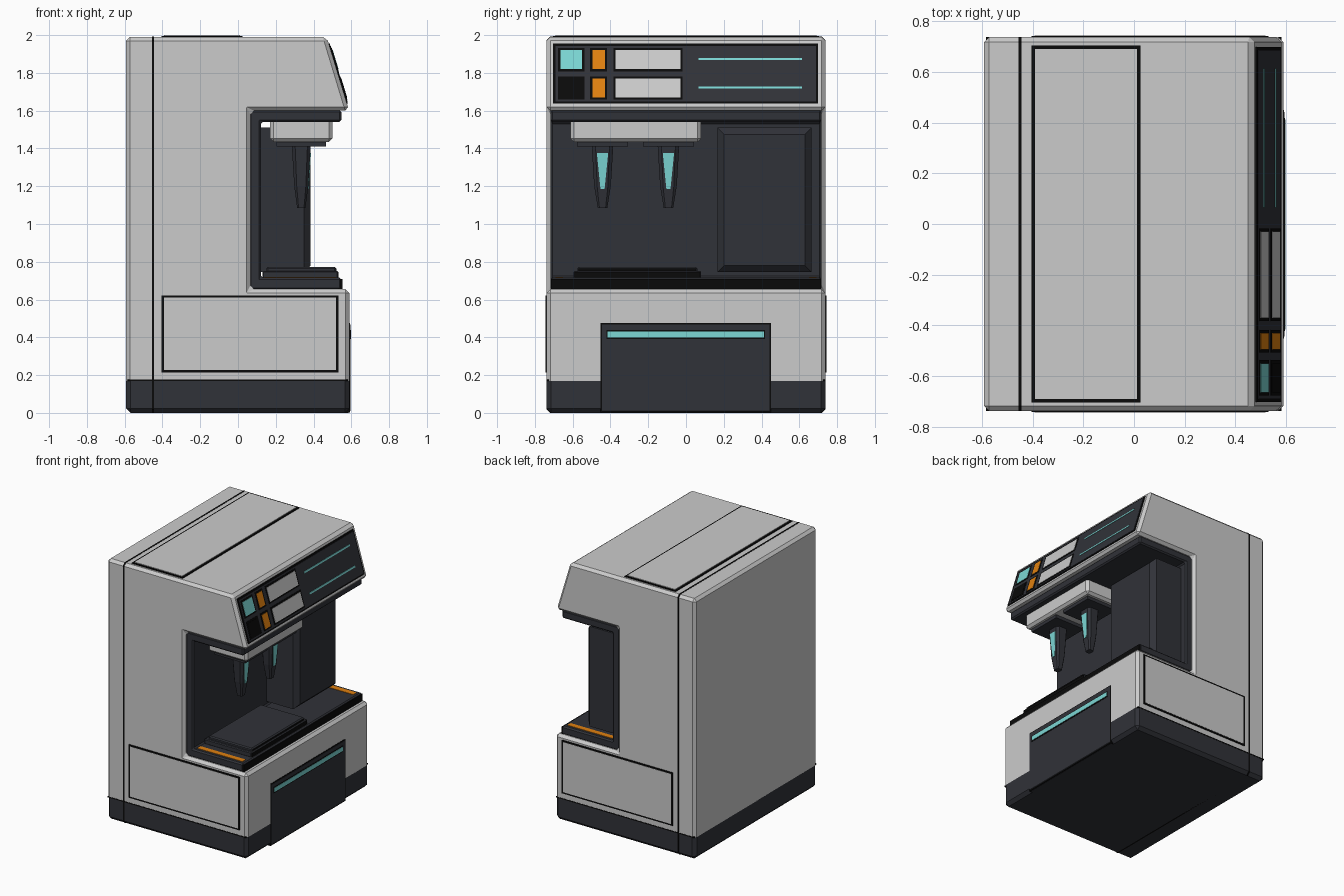
import bpy, bmesh, math

if "Cube" in bpy.data.objects:
    bpy.data.objects.remove(bpy.data.objects["Cube"])


def material(name, r, g, b):
    m = bpy.data.materials.new(name)
    m.diffuse_color = (r, g, b, 1)
    m.use_nodes = True
    m.node_tree.nodes["Principled BSDF"].inputs["Base Color"].default_value = m.diffuse_color
    return m


SLATE = material("slate", 0.03, 0.032, 0.04)
BLACK = material("black", 0.003, 0.003, 0.003)
CYAN = material("cyan", 0.2, 0.68, 0.66)
ORANGE = material("orange", 0.75, 0.22, 0.005)


def finish(name, bm, mat):
    bmesh.ops.recalc_face_normals(bm, faces=bm.faces)
    mesh = bpy.data.meshes.new(name)
    bm.to_mesh(mesh)
    bm.free()
    ob = bpy.data.objects.new(name, mesh)
    bpy.context.collection.objects.link(ob)
    if mat:
        mesh.materials.append(mat)
    return ob


def prism(name, pts, a, b, mat=None, bevel=0, keep=lambda p, q: True, axis="y"):
    """Extrude an xz profile along y (or a yz profile along x), chamfering chosen edges."""
    bm = bmesh.new()
    place = (lambda u, v, t: (u, t, v)) if axis == "y" else (lambda u, v, t: (t, u, v))
    lo = [bm.verts.new(place(u, v, a)) for u, v in pts]
    hi = [bm.verts.new(place(u, v, b)) for u, v in pts]
    bm.faces.new(lo)
    bm.faces.new(hi[::-1])
    n = len(pts)
    for i in range(n):
        j = (i + 1) % n
        bm.faces.new((lo[i], hi[i], hi[j], lo[j]))
    bmesh.ops.recalc_face_normals(bm, faces=bm.faces)
    if bevel:
        edges = [e for e in bm.edges if keep(e.verts[0].co, e.verts[1].co)]
        bmesh.ops.bevel(bm, geom=edges, offset=bevel, segments=1, affect="EDGES", profile=0.5)
    return finish(name, bm, mat)


def box(name, x, y, z, mat=None, bevel=0, keep=lambda p, q: True):
    pts = [(x[0], z[0]), (x[1], z[0]), (x[1], z[1]), (x[0], z[1])]
    return prism(name, pts, y[0], y[1], mat, bevel, keep)


def hull(name, pts, mat=None):
    bm = bmesh.new()
    for p in pts:
        bm.verts.new(p)
    bmesh.ops.convex_hull(bm, input=bm.verts)
    bmesh.ops.dissolve_limit(bm, angle_limit=0.01, verts=bm.verts, edges=bm.edges)
    return finish(name, bm, mat)


def off_level(z):
    """Pick every edge except those lying flat at height z."""
    return lambda p, q: not (abs(p.z - z) < 1e-4 and abs(q.z - z) < 1e-4)


# Main housing: C-shaped side profile with slanted head, on a dark base
prism("housing", [(-0.593, 0.17), (0.59, 0.17), (0.59, 0.655), (0.065, 0.655), (0.065, 1.6),
                  (0.588, 1.6), (0.47, 1.99), (-0.593, 1.99)], -0.738, 0.738,
      None, 0.02, off_level(0.17))
box("base", (-0.593, 0.59), (-0.738, 0.738), (0, 0.172), SLATE, 0.024, off_level(0.172))

# Thin seam between rear panel and housing
w, t, c = 0.7395, 1.9915, 0.02
prism("rear_seam", [(-w + c, -0.0), (w - c, -0.0), (w, c), (w, t - c), (w - c, t),
                    (-w + c, t), (-w, t - c), (-w, c)], -0.456, -0.444, BLACK, axis="x")
prism("base_seam", [(-w, 0.168), (w, 0.168), (w, 0.176), (-w, 0.176)], -0.585, 0.582, BLACK, axis="x")

# Outlined lid on top and service panels on both sides
box("lid_outline", (-0.405, 0.025), (-0.705, 0.705), (1.98, 1.996), BLACK)
box("lid", (-0.391, 0.011), (-0.691, 0.691), (1.98, 2.0))
for s, side in ((-1, "left"), (1, "right")):
    box(side + "_panel_outline", (-0.405, 0.532), sorted((s * 0.72, s * 0.743)), (0.215, 0.622), BLACK)
    box(side + "_panel", (-0.393, 0.52), sorted((s * 0.72, s * 0.7445)), (0.227, 0.61))

# Dark lining of the serving bay
prism("bay_lining", [(0.06, 0.652), (0.547, 0.652), (0.547, 0.716), (0.122, 0.716), (0.122, 1.54),
                     (0.547, 1.54), (0.547, 1.603), (0.06, 1.603)], -0.718, 0.718, SLATE, 0.01)
box("bay_sill", (0.53, 0.552), (-0.715, 0.715), (0.655, 0.708), BLACK)
for s, side in ((-1, "left"), (1, "right")):
    box(side + "_bay_light", (0.14, 0.52), sorted((s * 0.65, s * 0.69)), (0.71, 0.719), ORANGE)

# Side column in the bay with chamfered front
box("bay_column", (0.115, 0.385), (0.167, 0.665), (0.745, 1.51), SLATE, 0.035,
    lambda p, q: p.x > 0.38 and q.x > 0.38)

# Drip tray in two tiers
box("drip_tray", (0.13, 0.53), (-0.595, 0.08), (0.712, 0.752), SLATE, 0.006)
box("drip_tray_front", (0.5, 0.532), (-0.59, 0.075), (0.716, 0.746), BLACK)
box("drip_grate", (0.15, 0.52), (-0.575, 0.06), (0.74, 0.772), SLATE, 0.008)
box("drip_grate_front", (0.5, 0.5215), (-0.568, 0.053), (0.746, 0.764), BLACK)

# Dispenser block with two nozzles
box("dispenser", (0.17, 0.5), (-0.612, 0.08), (1.435, 1.545), None, 0.018, off_level(1.545))
NX = 0.335
rings = [(1.415, 0.05, 0.057), (1.2, 0.037, 0.044), (1.085, 0.022, 0.025)]
for i, y in enumerate((-0.442, -0.093)):
    box(f"nozzle_plate_{i}", (0.205, 0.465), (y - 0.135, y + 0.135), (1.41, 1.437), SLATE)
    pts = []
    for z, hx, hy in rings:
        for sx in (-1, 1):
            for sy in (-1, 1):
                pts += [(NX + sx * hx, y + sy * hy * 0.65, z), (NX + sx * hx * 0.65, y + sy * hy, z)]
    hull(f"nozzle_{i}", pts, SLATE)
    hull(f"nozzle_light_{i}", [(NX + dx + o, y + sy * hy, z)
                               for z, dx, hy in ((1.375, 0.0474, 0.03), (1.185, 0.0355, 0.011))
                               for sy in (-1, 1) for o in (-0.01, 0.004)], CYAN)

# Front drawer with handle strip
box("drawer_outline", (0.5, 0.592), (-0.452, 0.45), (0.001, 0.475), BLACK)
box("drawer", (0.5, 0.595), (-0.444, 0.442), (0.0, 0.467), SLATE, 0.01,
    lambda p, q: p.z < 0.01 and q.z < 0.01 and p.x > 0.59 and q.x > 0.59)
box("drawer_handle_outline", (0.58, 0.597), (-0.422, 0.418), (0.392, 0.438), BLACK)
box("drawer_handle", (0.58, 0.599), (-0.416, 0.412), (0.4, 0.432), CYAN)


# Control panel on the slanted head
def slab(name, y, z, out, mat=None):
    xs = lambda h: 0.588 - (h - 1.6) * 0.118 / 0.39
    prism(name, [(xs(z[0]) - 0.01, z[0]), (xs(z[0]) + out, z[0]),
                 (xs(z[1]) + out, z[1]), (xs(z[1]) - 0.01, z[1])], y[0], y[1], mat)


slab("control_panel_rim", (-0.703, 0.7), (1.637, 1.955), 0.005, BLACK)
slab("control_panel", (-0.692, 0.688), (1.648, 1.943), 0.007, SLATE)
for row, z in enumerate(((1.82, 1.92), (1.67, 1.77))):
    big = (z[0] - 0.012, z[1] + 0.012)
    keys = [("square_key", (-0.665, -0.55), CYAN if row == 0 else BLACK),
            ("amber_key", (-0.495, -0.43), ORANGE), ("display", (-0.372, -0.03), None)]
    for label, y, mat in keys:
        slab(f"{label}_rim_{row}", (y[0] - 0.012, y[1] + 0.012), big, 0.009, BLACK)
        slab(f"{label}_{row}", y, z, 0.011, mat)
    mid = (z[0] + z[1]) / 2 + 0.003
    slab(f"status_line_{row}", (0.065, 0.615), (mid - 0.006, mid + 0.006), 0.01, CYAN)
